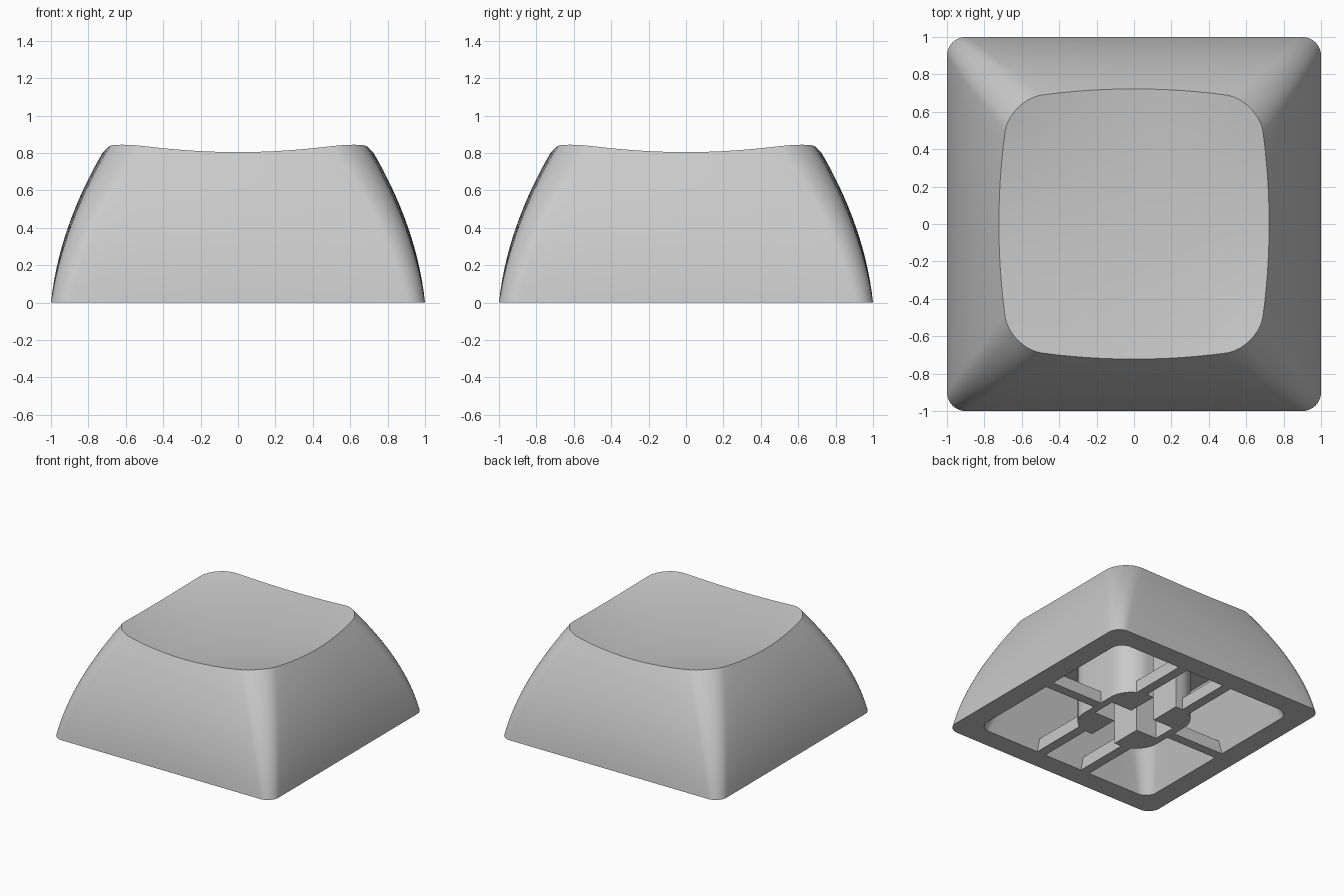
import bpy, bmesh
from math import sin, cos, pi

cube = bpy.data.objects.get("Cube")
if cube:
    bpy.data.objects.remove(cube)

grey = bpy.data.materials.new("plain_grey")
grey.use_nodes = True
colour = (0.59, 0.59, 0.59, 1)
grey.diffuse_color = colour
grey.node_tree.nodes["Principled BSDF"].inputs["Base Color"].default_value = colour

CEILING = 0.56
SIDE, CORNER, LEVELS = 12, 10, 14


def finish(obj):
    """Give the part its material and smooth shading with crisp edges."""
    obj.data.materials.clear()
    obj.data.materials.append(grey)
    bpy.ops.object.select_all(action="DESELECT")
    obj.select_set(True)
    bpy.context.view_layer.objects.active = obj
    bpy.ops.object.shade_smooth_by_angle()


def add_mesh(name, bm):
    mesh = bpy.data.meshes.new(name)
    bmesh.ops.recalc_face_normals(bm, faces=bm.faces)
    bm.to_mesh(mesh)
    bm.free()
    obj = bpy.data.objects.new(name, mesh)
    bpy.context.collection.objects.link(obj)
    finish(obj)


def dish(x, y):
    """Height of the shallow scooped top, rising toward the corners."""
    return 0.768 + 0.07 * (x * x + y * y) + 0.15 * x * x * y * y


def outer_half(z):
    return 1 - 0.106 * z - 0.297 * z * z


def inner_half(z):
    return 0.83 - 0.29 * z


def section(i, z, half, bow):
    """Point i of a rounded square section whose sides bow out with height."""
    radius = 0.1 + 0.11 * z
    flat = half - radius
    quarter, step = divmod(i, SIDE + CORNER)
    if step < SIDE:
        x, y = half, flat * (2 * step / SIDE - 1)
    else:
        a = (step - SIDE) / CORNER * pi / 2
        x, y = flat + radius * cos(a), flat + radius * sin(a)
    x, y = x * (1 - bow * z * (y / half) ** 2), y * (1 - bow * z * (x / half) ** 2)
    for _ in range(quarter):
        x, y = -y, x
    return x, y


def outer(i, z):
    return section(i, z, outer_half(z), 0.046)


def top_height(i):
    """Height at which the outer wall meets the dish."""
    z = 0.8
    for _ in range(20):
        z = dish(*outer(i, z))
    return z


# Shell: inner wall, rim, outer wall and dished top as one run of rings
COUNT = 4 * (SIDE + CORNER)
bm = bmesh.new()
rings = []
for k in range(LEVELS, -1, -1):
    z = CEILING * k / LEVELS
    rings.append([bm.verts.new((*section(i, z, inner_half(z), 0), z)) for i in range(COUNT)])
for k in range(LEVELS + 1):
    ring = []
    for i in range(COUNT):
        z = top_height(i) * k / LEVELS
        ring.append(bm.verts.new((*outer(i, z), z)))
    rings.append(ring)
edge = [v.co.copy() for v in rings[-1]]
for k in range(LEVELS - 1, 0, -1):
    s = k / LEVELS
    rings.append([bm.verts.new((p.x * s, p.y * s, dish(p.x * s, p.y * s))) for p in edge])
for low, high in zip(rings, rings[1:]):
    for i in range(COUNT):
        j = (i + 1) % COUNT
        bm.faces.new((low[i], low[j], high[j], high[i]))
bm.faces.new(rings[0])
centre = bm.verts.new((0, 0, dish(0, 0)))
for i in range(COUNT):
    bm.faces.new((rings[-1][i], rings[-1][(i + 1) % COUNT], centre))
add_mesh("cap_shell", bm)

# Stem: rounded square post split by a through slot, with a shorter cross arm
STEM, ROUND, ARM, ARM_HALF, SLOT_HALF = 0.36, 0.2, 0.3, 0.1, 0.11
half_post = [(SLOT_HALF, -STEM)]
for sign in (-1, 1):
    for k in range(11):
        a = pi / 2 * (k / 10 - (sign < 0))
        half_post.append((STEM - ROUND + ROUND * cos(a), sign * (STEM - ROUND) + ROUND * sin(a)))
half_post += [(SLOT_HALF, STEM), (SLOT_HALF, ARM_HALF), (ARM, ARM_HALF),
              (ARM, -ARM_HALF), (SLOT_HALF, -ARM_HALF)]
for s, side in ((1, "left"), (-1, "right")):
    curve = bpy.data.curves.new(f"stem_{side}", "CURVE")
    curve.dimensions = "2D"
    curve.fill_mode = "BOTH"
    curve.extrude = (CEILING + 0.02) / 2
    spline = curve.splines.new("POLY")
    spline.points.add(len(half_post) - 1)
    for point, (x, y) in zip(spline.points, half_post):
        point.co = (s * x, s * y, 0, 1)
    spline.use_cyclic_u = True
    stem = bpy.data.objects.new(f"stem_{side}", curve)
    bpy.context.collection.objects.link(stem)
    stem.location.z = curve.extrude
    bpy.ops.object.select_all(action="DESELECT")
    stem.select_set(True)
    bpy.context.view_layer.objects.active = stem
    bpy.ops.object.convert(target="MESH")
    finish(bpy.context.view_layer.objects.active)


# Ribs: low bars from the stem to the walls
def rib(name, x0, x1, y0, y1, height=0.1):
    bm = bmesh.new()
    bmesh.ops.create_cube(bm, size=1)
    for v in bm.verts:
        v.co = (x1 if v.co.x > 0 else x0, y1 if v.co.y > 0 else y0, height if v.co.z > 0 else 0)
    add_mesh(name, bm)


for s, end in ((1, "back"), (-1, "front")):
    for x, row in ((0.215, "left"), (-0.215, "right")):
        rib(f"{row}_rib_{end}", x - 0.04, x + 0.04, *sorted((s * 0.33, s * 0.83)))
for s, end in ((1, "left"), (-1, "right")):
    rib(f"middle_rib_{end}", *sorted((s * 0.355, s * 0.83)), -0.04, 0.04)
